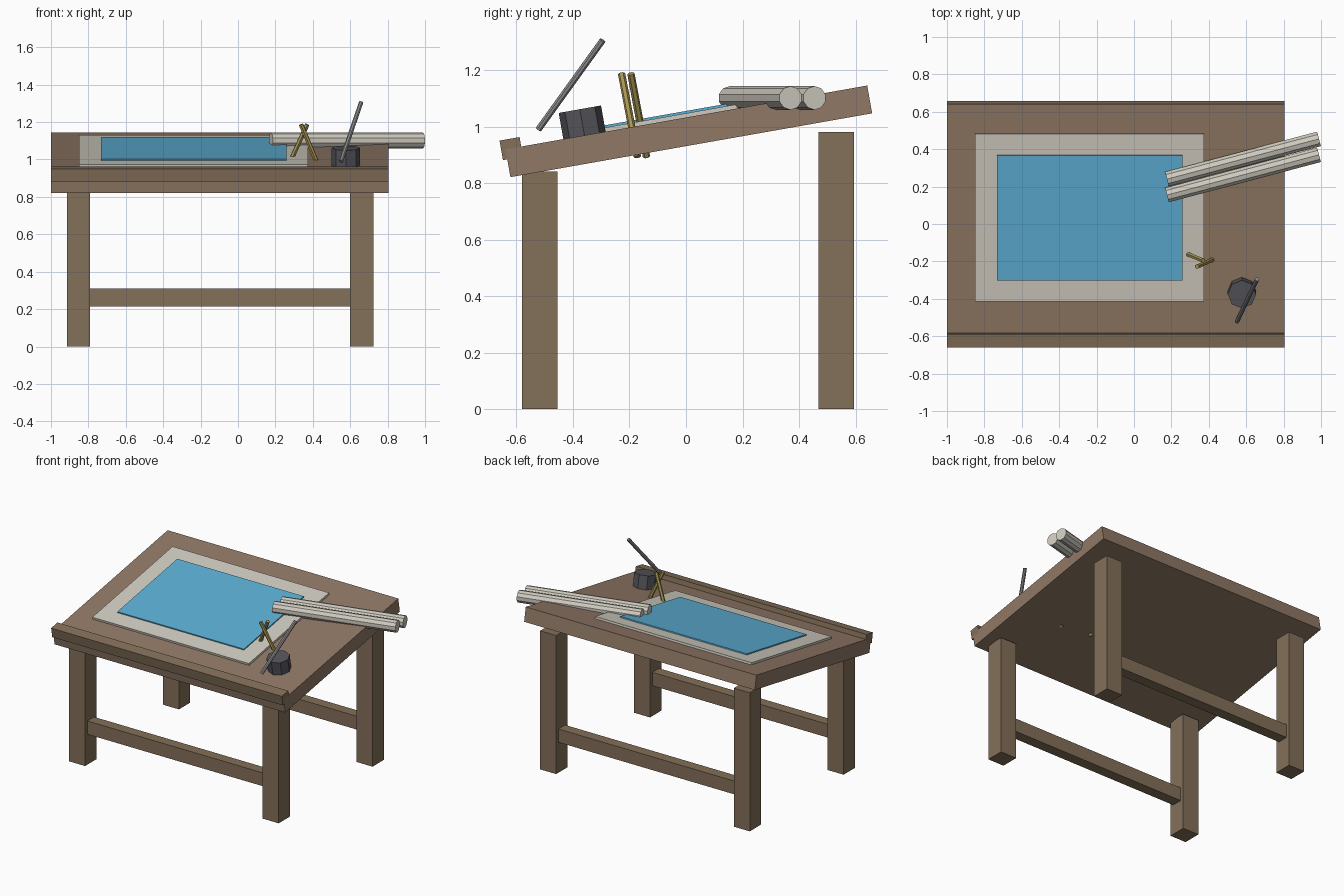
import bpy
import math
from mathutils import Vector

if "Cube" in bpy.data.objects:
    bpy.data.objects.remove(bpy.data.objects["Cube"])

TILT = math.radians(10)


def material(name, rgb):
    m = bpy.data.materials.new(name)
    m.diffuse_color = (*rgb, 1)
    m.use_nodes = True
    m.node_tree.nodes["Principled BSDF"].inputs["Base Color"].default_value = m.diffuse_color
    return m


TOP_WOOD = material("top wood", (0.28, 0.19, 0.13))
LEG_WOOD = material("leg wood", (0.23, 0.16, 0.10))
PAPER = material("paper", (0.63, 0.60, 0.53))
BLUE = material("blueprint blue", (0.11, 0.43, 0.67))
BRASS = material("brass", (0.40, 0.31, 0.09))
DARK = material("dark glass", (0.09, 0.09, 0.105))
STEEL = material("steel", (0.30, 0.30, 0.31))


def finish(name, mat):
    ob = bpy.context.object
    ob.name = name
    ob.data.materials.append(mat)
    return ob


def box(name, centre, size, mat, tilt=0.0):
    bpy.ops.mesh.primitive_cube_add(size=1, location=centre, rotation=(tilt, 0, 0))
    ob = finish(name, mat)
    ob.scale = size
    return ob


def rod(name, a, b, radius, sides, mat):
    a, b = Vector(a), Vector(b)
    bpy.ops.mesh.primitive_cylinder_add(vertices=sides, radius=radius,
                                        depth=(b - a).length, location=(a + b) / 2)
    ob = finish(name, mat)
    ob.rotation_euler = (b - a).to_track_quat('Z', 'Y').to_euler()
    return ob


def on_top(x, y, lift):
    """Point above the sloping board, lifted along its normal."""
    z = 1.0335 + (y - 0.01) * math.tan(TILT)
    return (x, y - lift * math.sin(TILT), z + lift * math.cos(TILT))


# Sloping board and front ledge
box("drawing_board", (-0.0975, 0.01, 0.983), (1.805, 1.30, 0.10), TOP_WOOD, TILT)
box("front_ledge", (-0.0975, -0.6185, 0.922), (1.805, 0.072, 0.07), LEG_WOOD, TILT)

# Legs and long stretchers
for row, y, height in (("front", -0.517, 0.84), ("back", 0.532, 0.98)):
    for side, x in (("left", -0.853), ("right", 0.662)):
        box(f"{row}_{side}_leg", (x, y, height / 2), (0.125, 0.126, height), LEG_WOOD)
    box(f"{row}_stretcher", (-0.0955, y, 0.262), (1.40, 0.075, 0.094), LEG_WOOD)

# Paper sheet with blue drawing on it
box("paper_sheet", on_top(-0.237, 0.036, 0.0075), (1.225, 0.91, 0.015), PAPER, TILT)
box("blue_drawing", on_top(-0.237, 0.036, 0.019), (0.99, 0.68, 0.008), BLUE, TILT)

# Rolled sheets overhanging the right edge
for i, y in enumerate((0.155, 0.24)):
    rod(f"paper_roll_{i + 1}", (0.176, y, 1.101), (0.989, y + 0.215, 1.101), 0.042, 10, PAPER)

# Crossed dividers pushed into the board
rod("divider_leg_1", (0.235, -0.14, 0.893), (0.37, -0.195, 1.187), 0.013, 6, BRASS)
rod("divider_leg_2", (0.46, -0.172, 0.893), (0.337, -0.228, 1.187), 0.013, 6, BRASS)

# Ink pot and pen
bpy.ops.mesh.primitive_cylinder_add(vertices=8, radius=0.076, depth=0.10,
                                    location=(0.577, -0.367, 1.012), rotation=(TILT, 0, 0))
finish("ink_pot", DARK)
rod("pen", (0.55, -0.522, 0.99), (0.658, -0.295, 1.305), 0.012, 8, STEEL)
